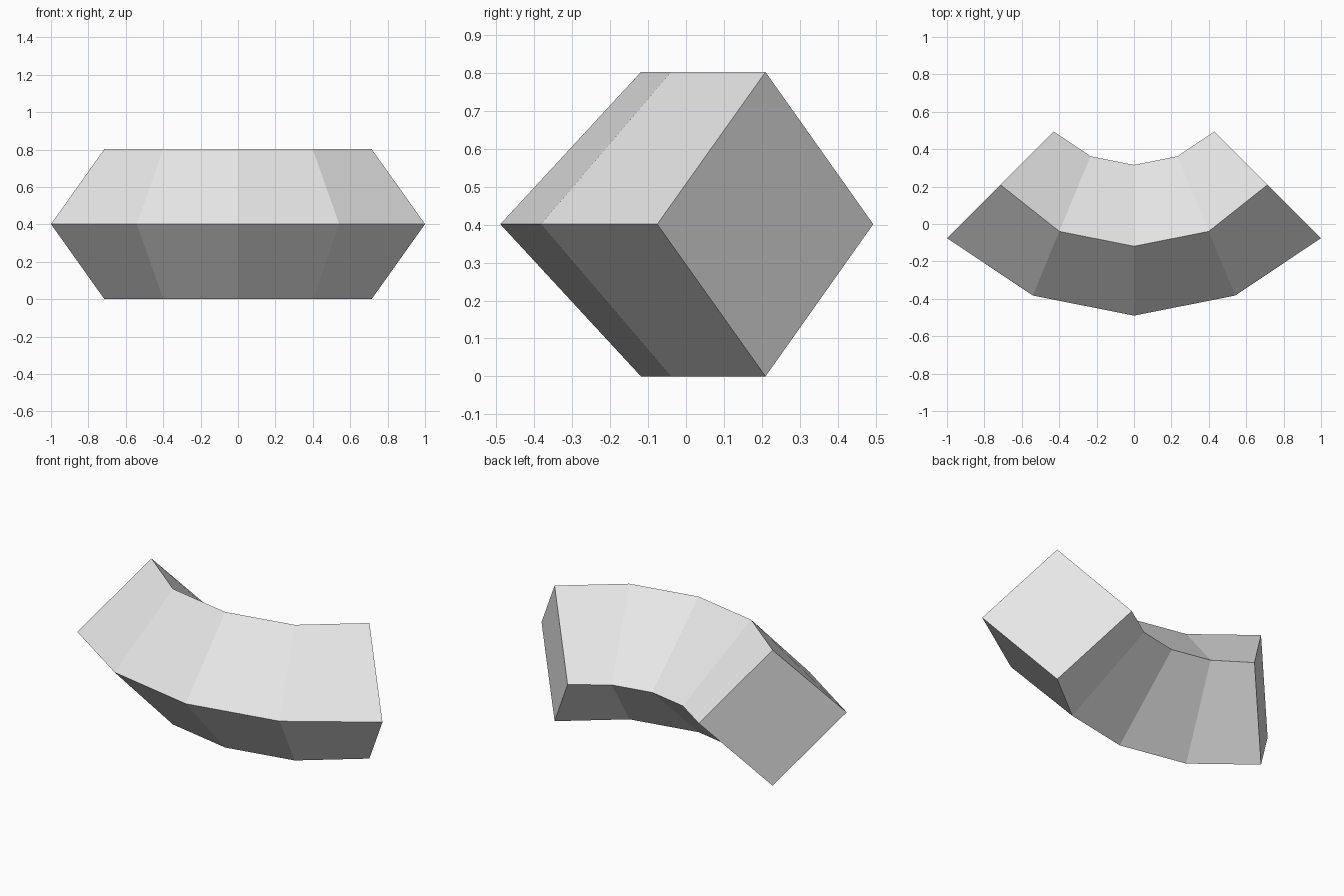
import bpy, bmesh
from math import sin, cos, radians

cube = bpy.data.objects.get("Cube")
if cube:
    bpy.data.objects.remove(cube, do_unlink=True)

# Plain light grey
grey = bpy.data.materials.new("light_grey")
grey.use_nodes = True
colour = (0.8, 0.8, 0.8, 1.0)
grey.diffuse_color = colour
grey.node_tree.nodes["Principled BSDF"].inputs["Base Color"].default_value = colour

CENTRE_Y = 0.924          # centre of the bend
OUTER, INNER = 1.414, 0.608
HEIGHT = 0.803
SEGMENTS = 4


def ring(bm, angle, ridge):
    """Diamond cross-section standing across the bend at the given angle."""
    profile = [(OUTER, HEIGHT / 2), (ridge, HEIGHT),
               (INNER, HEIGHT / 2), (ridge, 0)]
    return [bm.verts.new((r * sin(angle), CENTRE_Y - r * cos(angle), z))
            for r, z in profile]


# Square bar bent through a quarter circle
bm = bmesh.new()
rings = []
for i in range(SEGMENTS + 1):
    ridge = 1.01 if i in (0, SEGMENTS) else 1.043
    rings.append(ring(bm, radians(-45 + 90 * i / SEGMENTS), ridge))
for a, b in zip(rings, rings[1:]):
    for k in range(4):
        n = (k + 1) % 4
        bm.faces.new((a[k], a[n], b[n], b[k]))

# Closed ends
bm.faces.new(rings[0])
bm.faces.new(rings[-1])
bmesh.ops.recalc_face_normals(bm, faces=bm.faces)

mesh = bpy.data.meshes.new("curved_bar")
bm.to_mesh(mesh)
bm.free()
mesh.materials.append(grey)
bar = bpy.data.objects.new("curved_bar", mesh)
bpy.context.collection.objects.link(bar)
